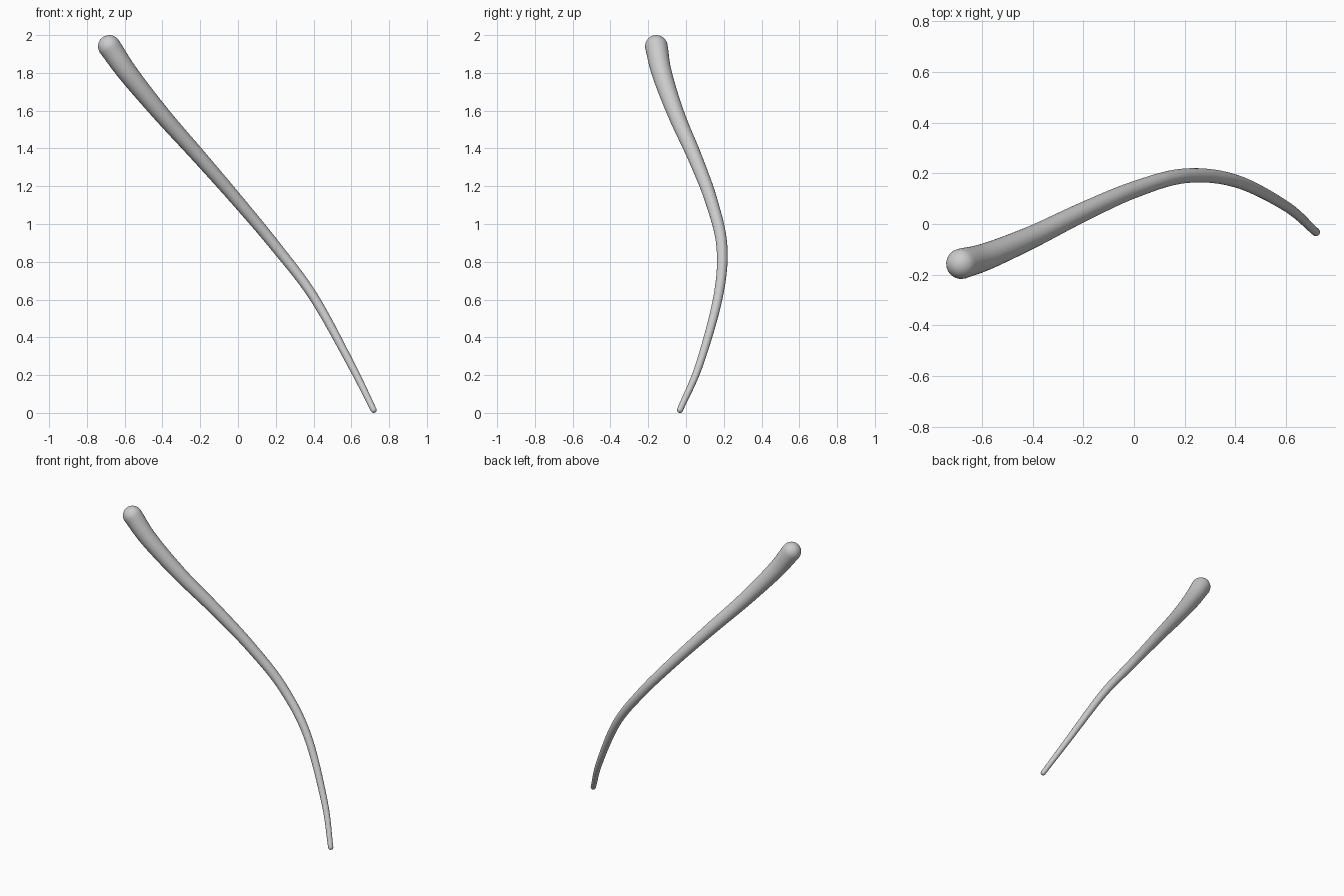
import bpy, bmesh, math
from mathutils import Vector

if "Cube" in bpy.data.objects:
    bpy.data.objects.remove(bpy.data.objects["Cube"])

SIDES, STEPS, CAP = 32, 10, 8

# Centre line with radius: x, y, z, r (thick top end to thin bottom end)
path = [
    (-0.681, -0.157, 1.940, 0.060),
    (-0.580, -0.127, 1.795, 0.053),
    (-0.400, -0.050, 1.575, 0.044),
    (-0.200, 0.048, 1.350, 0.038),
    (0.000, 0.135, 1.120, 0.033),
    (0.200, 0.190, 0.880, 0.029),
    (0.400, 0.170, 0.615, 0.025),
    (0.600, 0.070, 0.253, 0.020),
    (0.718, -0.032, 0.016, 0.016),
]
keys = [Vector(p) for p in path]
keys = [2 * keys[0] - keys[1]] + keys + [2 * keys[-1] - keys[-2]]


def spline(a, b, c, d, t):
    return 0.5 * (2 * b + (c - a) * t + (2 * a - 5 * b + 4 * c - d) * t * t
                  + (3 * b - a - 3 * c + d) * t ** 3)


# Smooth samples along the centre line
samples = []
for i in range(len(keys) - 3):
    samples += [spline(*keys[i:i + 4], s / STEPS) for s in range(STEPS)]
samples.append(keys[-2])
pts = [s.to_3d() for s in samples]
rad = [s[3] for s in samples]
tan = [(pts[min(i + 1, len(pts) - 1)] - pts[max(i - 1, 0)]).normalized()
       for i in range(len(pts))]

# Rounded ends are extra shrinking rings beyond the first and last sample
angles = [math.pi / 2 * k / CAP for k in range(1, CAP)]
stations = [(pts[0] - tan[0] * rad[0] * math.sin(a), tan[0], rad[0] * math.cos(a))
            for a in reversed(angles)]
stations += list(zip(pts, tan, rad))
stations += [(pts[-1] + tan[-1] * rad[-1] * math.sin(a), tan[-1], rad[-1] * math.cos(a))
             for a in angles]

# Tapered curved rod
bm = bmesh.new()
rings = []
for p, t, r in stations:
    u = t.cross(Vector((0, 1, 0))).normalized()
    v = t.cross(u)
    rings.append([bm.verts.new(p + r * (u * math.cos(a) + v * math.sin(a)))
                  for a in (2 * math.pi * k / SIDES for k in range(SIDES))])
for lo, hi in zip(rings, rings[1:]):
    for k in range(SIDES):
        n = (k + 1) % SIDES
        bm.faces.new((lo[k], lo[n], hi[n], hi[k]))
for ring, tip in ((rings[0], pts[0] - tan[0] * rad[0]),
                  (rings[-1], pts[-1] + tan[-1] * rad[-1])):
    pole = bm.verts.new(tip)
    for k in range(SIDES):
        bm.faces.new((ring[k], ring[(k + 1) % SIDES], pole))
bmesh.ops.recalc_face_normals(bm, faces=bm.faces)

# Stand the rod on the floor
low = min(v.co.z for v in bm.verts)
bmesh.ops.translate(bm, verts=bm.verts, vec=(0, 0, -low))
mesh = bpy.data.meshes.new("curved_rod")
bm.to_mesh(mesh)
bm.free()
mesh.shade_smooth()
rod = bpy.data.objects.new("curved_rod", mesh)
bpy.context.collection.objects.link(rod)
